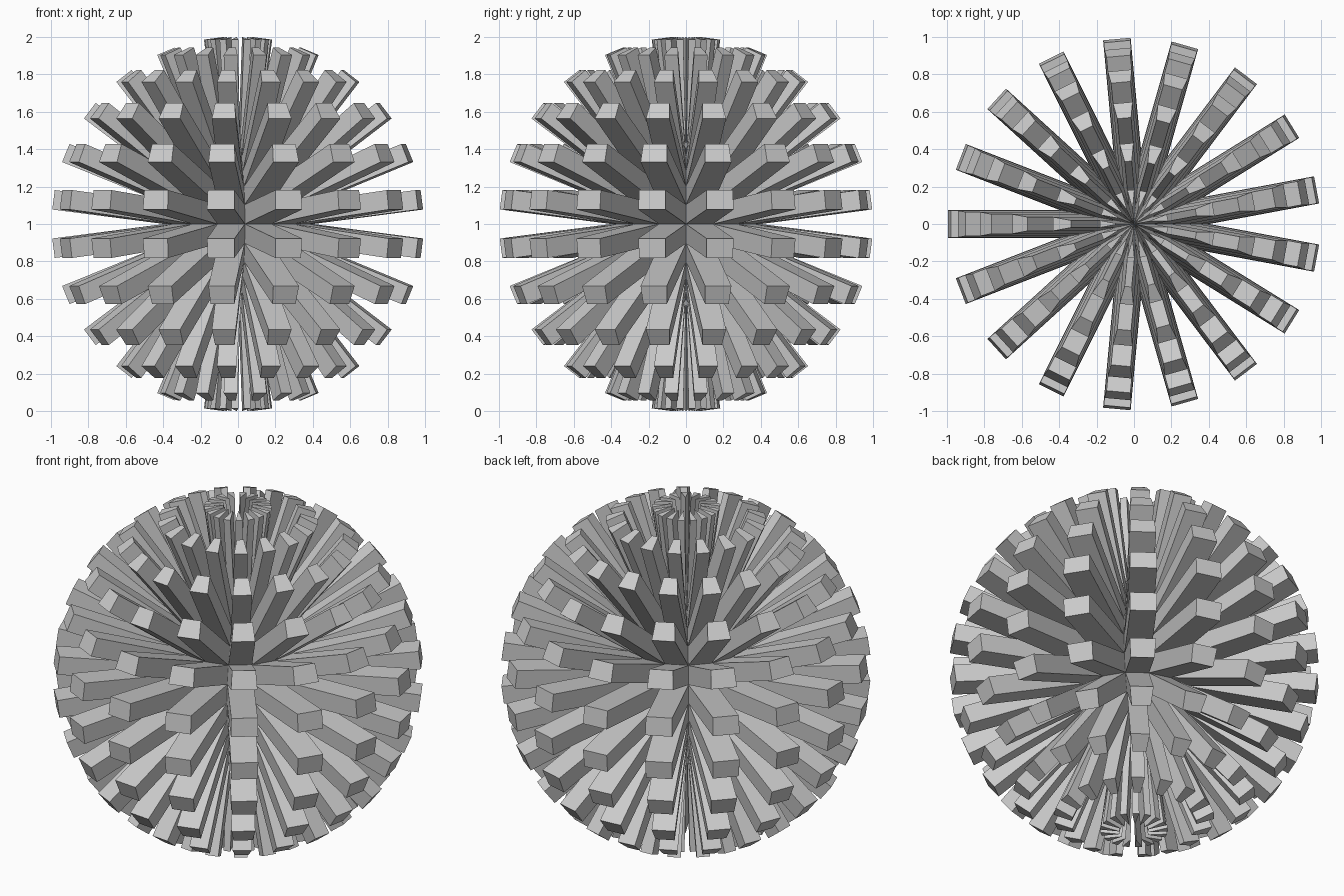
import bpy, bmesh, math
from mathutils import Vector

if "Cube" in bpy.data.objects:
    bpy.data.objects.remove(bpy.data.objects["Cube"])

SEGMENTS, RINGS = 17, 12
R = 0.402            # core radius
LENGTH = 1.5 * R     # spike length

# core sphere: rings of quads with triangle caps at the poles
bm = bmesh.new()
top = bm.verts.new((0, 0, R))
bottom = bm.verts.new((0, 0, -R))
rows = []
for i in range(1, RINGS):
    t = math.pi * i / RINGS
    rows.append([bm.verts.new((R * math.sin(t) * math.cos(2 * math.pi * k / SEGMENTS),
                               R * math.sin(t) * math.sin(2 * math.pi * k / SEGMENTS),
                               R * math.cos(t))) for k in range(SEGMENTS)])
for k in range(SEGMENTS):
    n = (k + 1) % SEGMENTS
    bm.faces.new((top, rows[0][k], rows[0][n]))
    bm.faces.new((bottom, rows[-1][n], rows[-1][k]))
    for a, b in zip(rows, rows[1:]):
        bm.faces.new((a[k], b[k], b[n], a[n]))
bm.normal_update()

# spikes: every face pushed straight out along its own normal
caps = bmesh.ops.extrude_discrete_faces(bm, faces=bm.faces[:])["faces"]
bm.normal_update()
for f in caps:
    push = f.normal.copy() * LENGTH
    for v in f.verts:
        v.co += push

# rest the ball on the ground
bmesh.ops.translate(bm, verts=bm.verts[:], vec=Vector((0, 0, 1)))

mesh = bpy.data.meshes.new("spiked_ball")
bm.to_mesh(mesh)
bm.free()
grey = bpy.data.materials.new("light grey")
grey.diffuse_color = (0.6, 0.6, 0.6, 1)
grey.use_nodes = True
grey.node_tree.nodes["Principled BSDF"].inputs["Base Color"].default_value = grey.diffuse_color
mesh.materials.append(grey)
ball = bpy.data.objects.new("spiked_ball", mesh)
bpy.context.collection.objects.link(ball)
